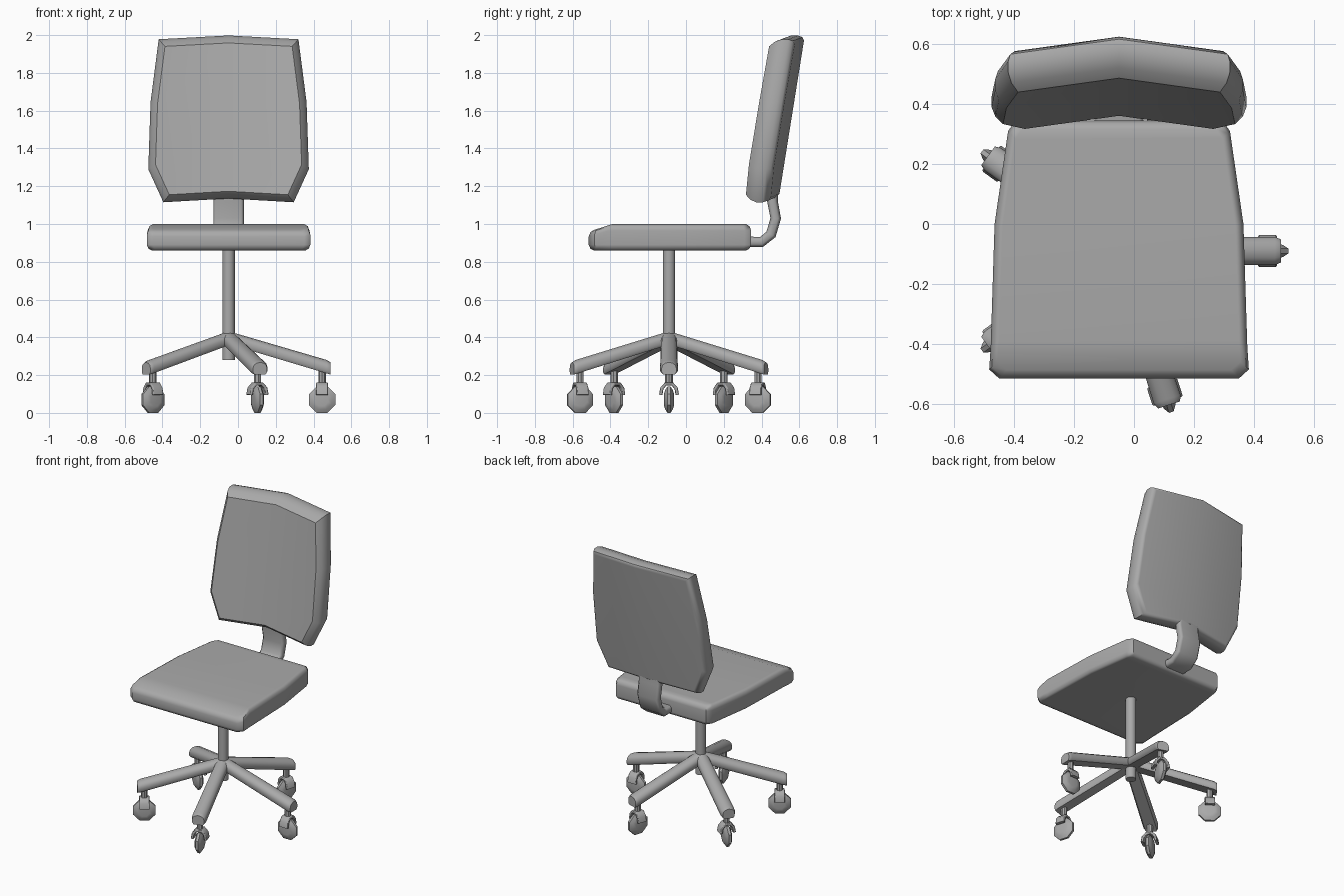
import bpy, bmesh
from math import radians, sin, cos, pi
from mathutils import Vector, Matrix

cube = bpy.data.objects.get("Cube")
if cube:
    bpy.data.objects.remove(cube, do_unlink=True)

grey = bpy.data.materials.new("mid grey")
grey.use_nodes = True
colour = (0.4, 0.4, 0.4, 1)
grey.diffuse_color = colour
grey.node_tree.nodes["Principled BSDF"].inputs["Base Color"].default_value = colour

AXIS = Vector((-0.05, -0.09, 0))     # column position
MID = AXIS.x                         # symmetry plane of seat and back


def loft(name, rings, caps=None, matrix=Matrix(), sharp=40):
    """Skin a list of equal-length rings and close both ends."""
    bm = bmesh.new()
    rows = [[bm.verts.new(matrix @ Vector(p)) for p in ring] for ring in rings]
    n = len(rows[0])
    for a, b in zip(rows, rows[1:]):
        for i in range(n):
            j = (i + 1) % n
            bm.faces.new((a[i], a[j], b[j], b[i]))
    for row in (rows[0], rows[-1]):
        for cap in caps or [range(n)]:
            bm.faces.new([row[i] for i in cap])
    bmesh.ops.recalc_face_normals(bm, faces=bm.faces)
    mesh = bpy.data.meshes.new(name)
    bm.to_mesh(mesh)
    bm.free()
    mesh.materials.append(grey)
    mesh.polygons.foreach_set("use_smooth", [True] * len(mesh.polygons))
    mesh.set_sharp_from_angle(angle=radians(sharp))
    obj = bpy.data.objects.new(name, mesh)
    bpy.context.scene.collection.objects.link(obj)
    weighted = obj.modifiers.new("Weighted Normal", 'WEIGHTED_NORMAL')
    weighted.keep_sharp = True
    return obj


def circle(radius, sides, turn=0.0):
    return [(radius * cos(2 * pi * (i + turn) / sides),
             radius * sin(2 * pi * (i + turn) / sides)) for i in range(sides)]


def rod(name, radius, bottom, top, sides, matrix):
    ring = circle(radius, sides)
    return loft(name, [[(x, y, z) for x, y in ring] for z in (bottom, top)], matrix=matrix)


def strip(name, path, half_width, half_thick, chamfer, matrix):
    """Sweep a chamfered flat bar along a path in the local YZ plane."""
    w, t, c = half_width, half_thick, chamfer
    section = [(w, t - c), (w - c, t), (c - w, t), (-w, t - c),
               (-w, c - t), (c - w, -t), (w - c, -t), (w, c - t)]
    pts = [Vector(p) for p in path]
    rings = []
    for i, p in enumerate(pts):
        d = (pts[min(i + 1, len(pts) - 1)] - pts[max(i - 1, 0)]).normalized()
        rings.append([(x, p.x - d.y * s, p.y + d.x * s) for x, s in section])
    return loft(name, rings, matrix=matrix, sharp=50)


# Seat cushion: bevelled slab with a sloping front lip
half = [(0.40, -0.515), (0.433, -0.485), (0.428, -0.41),
        (0.415, 0.0), (0.37, 0.31), (0.345, 0.345)]
outline = half + [(-x, y) for x, y in reversed(half)]
last = len(outline) - 1
rings = []
for z, scale in ((0.86, 0.94), (0.87, 0.98), (0.89, 1), (0.965, 1), (0.988, 0.98), (1.0, 0.935)):
    ring = []
    for x, y in outline:
        drop = 0.3 * max(0, -0.41 - y) if z > 0.9 else 0
        ring.append((MID + x * scale, (y + 0.085) * scale - 0.085, z - drop))
    rings.append(ring)
loft("seat", rings, [(i, i + 1, last - i - 1, last - i) for i in range(len(half) - 1)])

# Backrest: tilted, folded at its centre line, rounded at the rim
side = [(0.37, 1.978), (0.413, 1.645), (0.425, 1.29), (0.345, 1.115)]
outline = [(0, 1.998)] + side + [(0, 1.135)] + [(-x, z) for x, z in reversed(side)]
rings = []
for depth, scale in ((0, 0.91), (0.03, 0.97), (0.065, 1), (0.1, 1), (0.125, 0.98), (0.136, 0.94)):
    ring = []
    for x, z in outline:
        x, z = x * scale, 1.56 + (z - 1.56) * scale
        ring.append((MID + x, 0.37 + 0.16 * (z - 1.23) - 0.13 * abs(x) + depth, z))
    rings.append(ring)
loft("backrest", rings, [range(6), (5, 6, 7, 8, 9, 0)])

# Curved bracket joining seat and backrest
strip("back_bracket",
      [(0.28, 0.905), (0.40, 0.905), (0.45, 0.945), (0.475, 1.03), (0.458, 1.12), (0.46, 1.24)],
      0.081, 0.028, 0.015, Matrix.Translation((MID, 0, 0)))

# Central column
rod("column", 0.033, 0.28, 0.88, 12, Matrix.Translation(AXIS))

# Five legs, each with a caster; local -Y points outward
for k in range(5):
    turn = Matrix.Translation(AXIS) @ Matrix.Rotation(radians(90 + 72 * k), 4, 'Z')
    label = str(k + 1)

    # Leg: round-topped bar sloping down to a chamfered tip
    rings = []
    for r, s in ((0, 0.85), (0.04, 0.9), (0.52, 1), (0.54, 0.82)):
        z = 0.40 - 0.30 * r
        top = [(0.047 * cos(a) * s, -r, z + 0.036 * sin(a) * s)
               for a in [pi * i / 6 for i in range(7)]]
        rings.append(top + [(-0.047 * s, -r, z - 0.022), (-0.037 * s, -r, z - 0.035),
                            (0.037 * s, -r, z - 0.035), (0.047 * s, -r, z - 0.022)])
    loft("leg_" + label, rings, matrix=turn)

    # Caster stem
    at = turn @ Matrix.Translation((0, -0.495, 0))
    rod("caster_stem_" + label, 0.02, 0.15, 0.235, 8, at)

    # Caster fork arching over the wheel
    across = at @ Matrix.Rotation(radians(90), 4, 'Z')
    strip("caster_fork_" + label,
          [(-0.044, 0.095), (-0.038, 0.13), (-0.018, 0.153),
           (0.018, 0.153), (0.038, 0.13), (0.044, 0.095)],
          0.032, 0.009, 0.004, across)

    # Eight-sided wheel with a domed tread
    rings = [[(x, u, 0.07 + v) for u, v in circle(radius, 8, 0.5)]
             for x, radius in ((-0.026, 0.035), (-0.02, 0.056), (-0.008, 0.0757),
                               (0.008, 0.0757), (0.02, 0.056), (0.026, 0.035))]
    loft("caster_wheel_" + label, rings, matrix=at)
